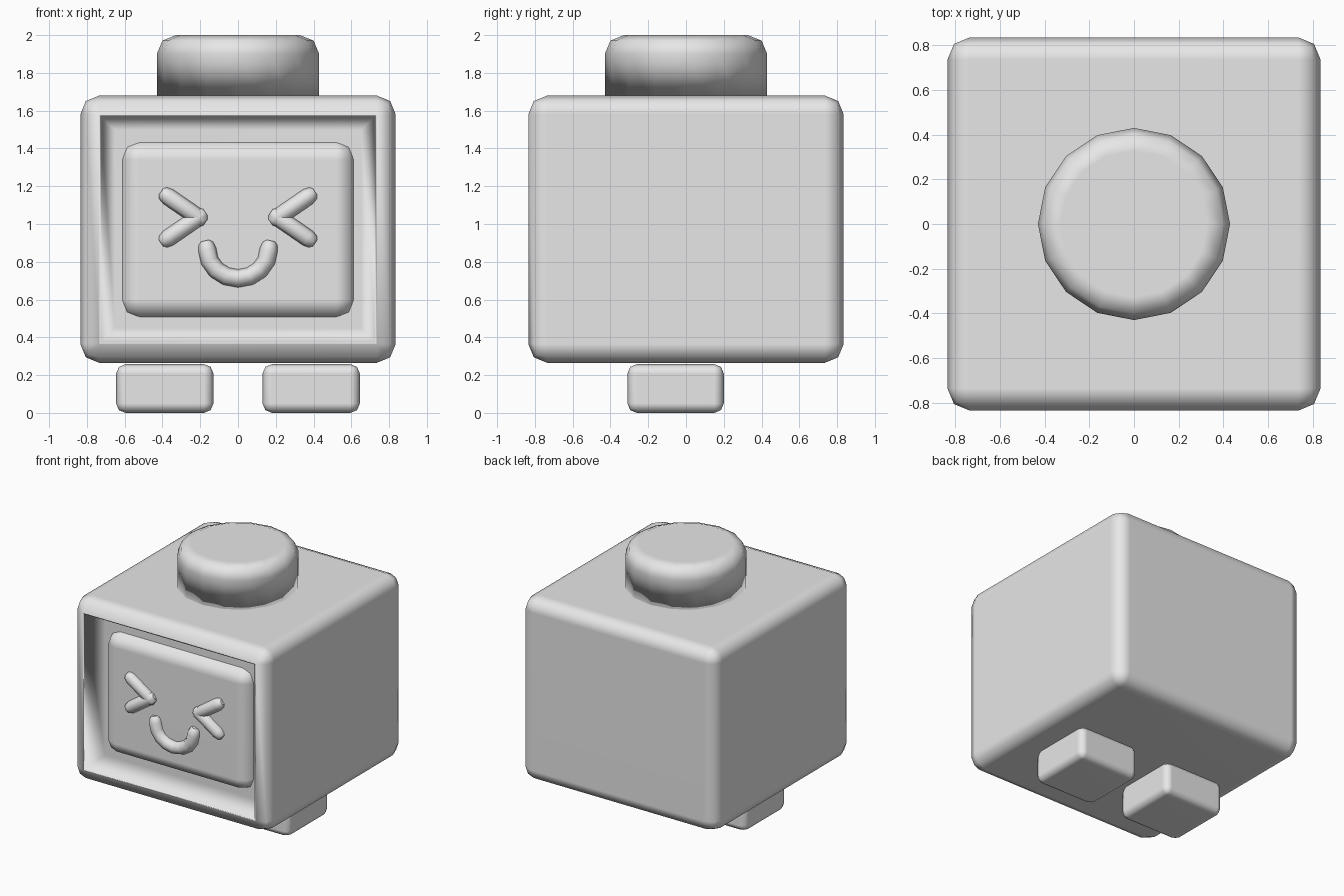
import bpy, bmesh, math
from mathutils import Matrix, Vector

if "Cube" in bpy.data.objects:
    bpy.data.objects.remove(bpy.data.objects["Cube"])

grey = bpy.data.materials.new("light_grey")
grey.diffuse_color = (0.8, 0.8, 0.8, 1)
grey.use_nodes = True
grey.node_tree.nodes["Principled BSDF"].inputs["Base Color"].default_value = grey.diffuse_color


def finish(name, bm):
    """Turn a bmesh into a smooth object with flat-looking large faces."""
    bmesh.ops.recalc_face_normals(bm, faces=bm.faces)
    me = bpy.data.meshes.new(name)
    bm.to_mesh(me)
    bm.free()
    me.materials.append(grey)
    me.polygons.foreach_set("use_smooth", [True] * len(me.polygons))
    ob = bpy.data.objects.new(name, me)
    bpy.context.collection.objects.link(ob)
    ob.modifiers.new("weighted_normals", 'WEIGHTED_NORMAL').weight = 90
    return ob


def rounded_box(lo, hi, bevel):
    lo, hi = Vector(lo), Vector(hi)
    bm = bmesh.new()
    size = Matrix.Diagonal((*(hi - lo), 1))
    bmesh.ops.create_cube(bm, size=1, matrix=Matrix.Translation((lo + hi) / 2) @ size)
    bmesh.ops.bevel(bm, geom=bm.edges[:], offset=bevel, segments=2,
                    profile=0.5, affect='EDGES', clamp_overlap=True)
    return bm


# Body with a sloped recess in the front
bm = rounded_box((-0.835, -0.835, 0.265), (0.835, 0.835, 1.68), 0.1)
bm.normal_update()
front = min(bm.faces, key=lambda f: f.calc_center_median().y)
bmesh.ops.inset_region(bm, faces=[front], thickness=0.012)
bmesh.ops.inset_region(bm, faces=[front], thickness=0.105, depth=-0.15)
finish("body", bm)

# Raised face screen inside the recess
finish("screen", rounded_box((-0.62, -0.765, 0.5), (0.62, -0.5, 1.44), 0.1))

# Top knob
bm = bmesh.new()
bmesh.ops.create_cone(bm, cap_ends=True, segments=16, radius1=0.43, radius2=0.43,
                      depth=0.4, matrix=Matrix.Translation((0, 0, 1.8)))
rim = [e for e in bm.edges if all(v.co.z > 1.9 for v in e.verts)]
bmesh.ops.bevel(bm, geom=rim, offset=0.1, segments=2, profile=0.5, affect='EDGES')
finish("knob", bm)

# Feet
for side, x in (("left", -0.3875), ("right", 0.3875)):
    finish(side + "_foot",
           rounded_box((x - 0.2575, -0.31, 0.005), (x + 0.2575, 0.2, 0.263), 0.05))


def tube(name, points, radius):
    """Eight-sided rod along (x, z) points with rounded ends."""
    p = [Vector((x, -0.768, z)) for x, z in points]
    a, b = (p[0] - p[1]).normalized(), (p[-1] - p[-2]).normalized()
    path = ([(p[0] + a * radius, 0.45), (p[0] + a * radius * 0.7, 0.8)]
            + [(q, 1) for q in p]
            + [(p[-1] + b * radius * 0.7, 0.8), (p[-1] + b * radius, 0.45)])
    cu = bpy.data.curves.new(name, 'CURVE')
    cu.dimensions = '3D'
    cu.bevel_depth = radius
    cu.bevel_resolution = 2
    cu.use_fill_caps = True
    sp = cu.splines.new('POLY')
    sp.points.add(len(path) - 1)
    for pt, (co, r) in zip(sp.points, path):
        pt.co = (*co, 1)
        pt.radius = r
    sp.use_smooth = True
    cu.materials.append(grey)
    ob = bpy.data.objects.new(name, cu)
    bpy.context.collection.objects.link(ob)
    bpy.ops.object.select_all(action='DESELECT')
    ob.select_set(True)
    bpy.context.view_layer.objects.active = ob
    bpy.ops.object.convert(target='MESH')
    bpy.ops.object.shade_smooth_by_angle(angle=math.radians(60))


# Squinting eyes: two rods each, meeting toward the middle
for side, s in (("left", -1), ("right", 1)):
    tube(side + "_eye_upper", [(s * 0.37, 1.145), (s * 0.21, 1.035)], 0.046)
    tube(side + "_eye_lower", [(s * 0.37, 0.925), (s * 0.21, 1.035)], 0.046)

# Smiling mouth
arc = [math.pi * (1 + i / 8) for i in range(9)]
tube("mouth", [(0.163 * math.cos(t), 0.865 + 0.153 * math.sin(t)) for t in arc], 0.048)

# Rest the feet exactly on the ground
for ob in bpy.data.objects:
    if ob.name.endswith("_foot"):
        ob.location.z = -0.005
